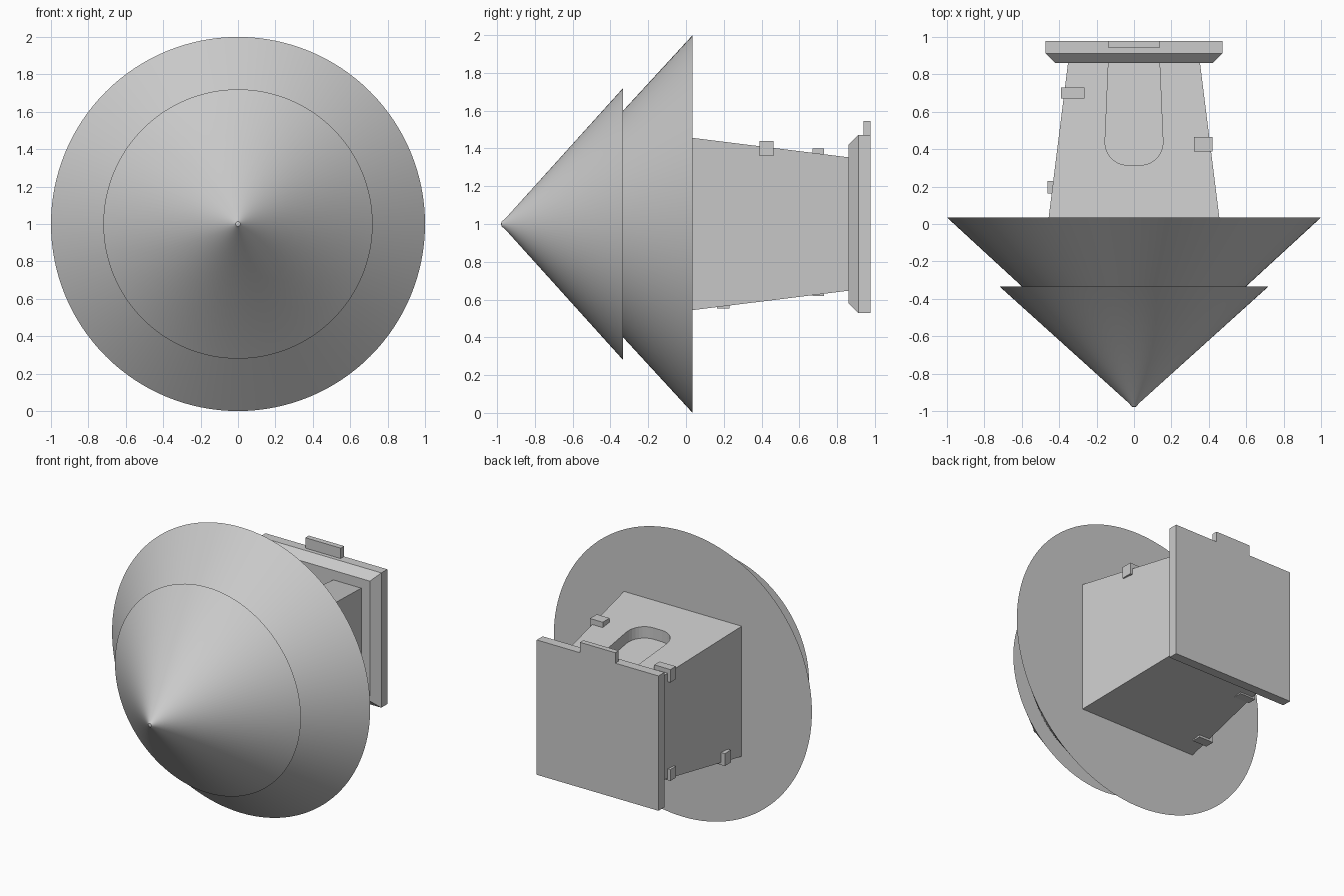
import bpy, bmesh
from math import pi, sin, cos
from mathutils import Matrix

if "Cube" in bpy.data.objects:
    bpy.data.objects.remove(bpy.data.objects["Cube"])

AXIS_Z = 1.0          # height of the central axis
SEGMENTS = 128


def finish(name, bm):
    bmesh.ops.recalc_face_normals(bm, faces=bm.faces)
    mesh = bpy.data.meshes.new(name)
    bm.to_mesh(mesh)
    bm.free()
    obj = bpy.data.objects.new(name, mesh)
    bpy.context.collection.objects.link(obj)
    return obj


def activate(obj):
    bpy.ops.object.select_all(action='DESELECT')
    obj.select_set(True)
    bpy.context.view_layer.objects.active = obj


def lathe(name, profile):
    """Spin (radius, y) points about the y axis."""
    bm = bmesh.new()
    verts = [bm.verts.new((r, y, AXIS_Z)) for r, y in profile]
    edges = [bm.edges.new(p) for p in zip(verts, verts[1:])]
    bmesh.ops.spin(bm, geom=verts + edges, cent=(0, 0, AXIS_Z), axis=(0, 1, 0),
                   angle=2 * pi, steps=SEGMENTS, use_merge=True)
    bmesh.ops.remove_doubles(bm, verts=bm.verts, dist=1e-5)
    obj = finish(name, bm)
    activate(obj)
    bpy.ops.object.shade_smooth_by_angle(angle=pi / 6)
    return obj


def skin(name, rings):
    """Closed solid through matching rings of points."""
    bm = bmesh.new()
    loops = [[bm.verts.new(p) for p in ring] for ring in rings]
    n = len(loops[0])
    for a, b in zip(loops, loops[1:]):
        for i in range(n):
            j = (i + 1) % n
            bm.faces.new((a[i], a[j], b[j], b[i]))
    bm.faces.new(loops[0])
    bm.faces.new(loops[-1])
    return finish(name, bm)


def square(y, h):
    return [(sx * h, y, AXIS_Z + sz * h)
            for sx, sz in ((-1, -1), (1, -1), (1, 1), (-1, 1))]


def box(name, x, y, z):
    bm = bmesh.new()
    size = [b - a for a, b in (x, y, z)]
    mid = [(a + b) / 2 for a, b in (x, y, z)]
    bmesh.ops.create_cube(bm, size=1, matrix=Matrix.Translation(mid) @ Matrix.Diagonal((*size, 1)))
    return finish(name, bm)


# Two stacked cones with a slightly blunted tip and a flat back
lathe("stepped_cone", [(0, -.98), (.013, -.976), (.025, -.96), (.72, -.333),
                       (.60, -.333), (1.0, .035), (0, .035)])

# Tapered square body
Y0, Y1, H0, H1 = .035, .86, .456, .353


def body_half(y):
    return H0 + (H1 - H0) * (y - Y0) / (Y1 - Y0)


body = skin("tapered_body", [square(Y0, H0), square(Y1, H1)])

# U-shaped recess in the top, its floor parallel to the sloping top
outline = [(-.135, .90)]
for cx, start in ((-.035, pi), (.035, 1.5 * pi)):
    for i in range(9):
        a = start + i * pi / 16
        outline.append((cx + .12 * cos(a), .435 + .12 * sin(a)))
outline.append((.135, .90))
cutter = skin("recess_cutter", [
    [(x, y, AXIS_Z + body_half(y) + dz) for x, y in outline] for dz in (-.08, .1)])
cutter.hide_render = True
mod = body.modifiers.new("recess", 'BOOLEAN')
mod.operation = 'DIFFERENCE'
mod.solver = 'EXACT'
mod.object = cutter
activate(body)
bpy.ops.object.modifier_apply(modifier=mod.name)
bpy.data.objects.remove(cutter)

# Back plate with chamfered front edge, and its top tab
skin("back_plate", [square(.86, .42), square(.912, .472), square(.978, .472)])
box("top_tab", (-.137, .137), (.94, .978), (1.45, 1.545))

# Small clips wrapped over the long corners of the body
clips = [("upper_right_clip", (.32, .42), (.388, .464), (1.36, 1.44)),
         ("upper_left_clip", (-.39, -.265), (.67, .73), (1.31, 1.40)),
         ("lower_left_rear_clip", (-.39, -.27), (.67, .73), (.62, .70)),
         ("lower_left_front_clip", (-.462, -.35), (.163, .23), (.553, .64))]
for clip in clips:
    box(*clip)
